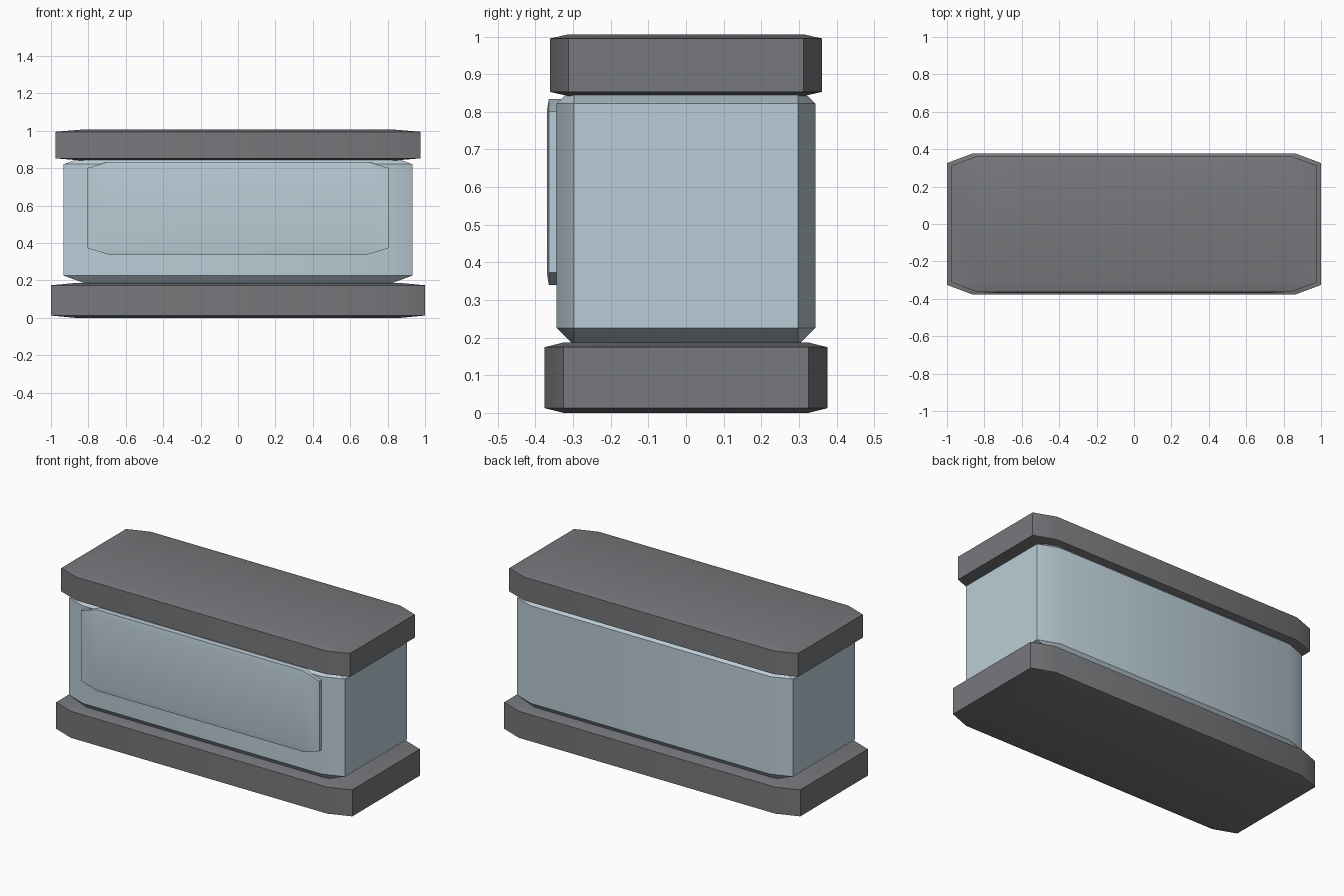
import bpy
import bmesh
from mathutils import Vector

default = bpy.data.objects.get("Cube")
if default:
    bpy.data.objects.remove(default, do_unlink=True)


def make_material(name, rgb):
    mat = bpy.data.materials.new(name)
    mat.use_nodes = True
    color = (*rgb, 1.0)
    mat.diffuse_color = color
    mat.node_tree.nodes["Principled BSDF"].inputs["Base Color"].default_value = color
    return mat


def chamfered_block(name, low, high, mat, ratio=0.134):
    """Bevel a plain cube, then stretch it, so the chamfers follow the proportions."""
    low, high = Vector(low), Vector(high)
    bm = bmesh.new()
    bmesh.ops.create_cube(bm, size=2)
    bmesh.ops.bevel(bm, geom=bm.edges[:], offset=ratio, offset_type='OFFSET',
                    segments=1, profile=0.5, affect='EDGES')
    bmesh.ops.scale(bm, vec=(high - low) / 2, verts=bm.verts)
    bmesh.ops.translate(bm, vec=(high + low) / 2, verts=bm.verts)
    bmesh.ops.recalc_face_normals(bm, faces=bm.faces)
    mesh = bpy.data.meshes.new(name)
    bm.to_mesh(mesh)
    bm.free()
    mesh.materials.append(mat)
    obj = bpy.data.objects.new(name, mesh)
    bpy.context.collection.objects.link(obj)
    bpy.ops.object.select_all(action='DESELECT')
    obj.select_set(True)
    bpy.context.view_layer.objects.active = obj
    bpy.ops.object.shade_smooth_by_angle()
    return obj


dark_grey = make_material("dark grey", (0.185, 0.188, 0.2))
pale_blue = make_material("pale blue grey", (0.5, 0.61, 0.68))

# Base and lid slabs
chamfered_block("base", (-1, -0.376, 0), (1, 0.376, 0.187), dark_grey)
chamfered_block("lid", (-0.975, -0.361, 0.842), (0.975, 0.361, 1.006), dark_grey)

# Body between the slabs
chamfered_block("body", (-0.932, -0.344, 0.18), (0.932, 0.344, 0.868), pale_blue)

# Raised panel on the front
chamfered_block("front_panel", (-0.805, -0.37, 0.34), (0.805, -0.29, 0.834), pale_blue)
